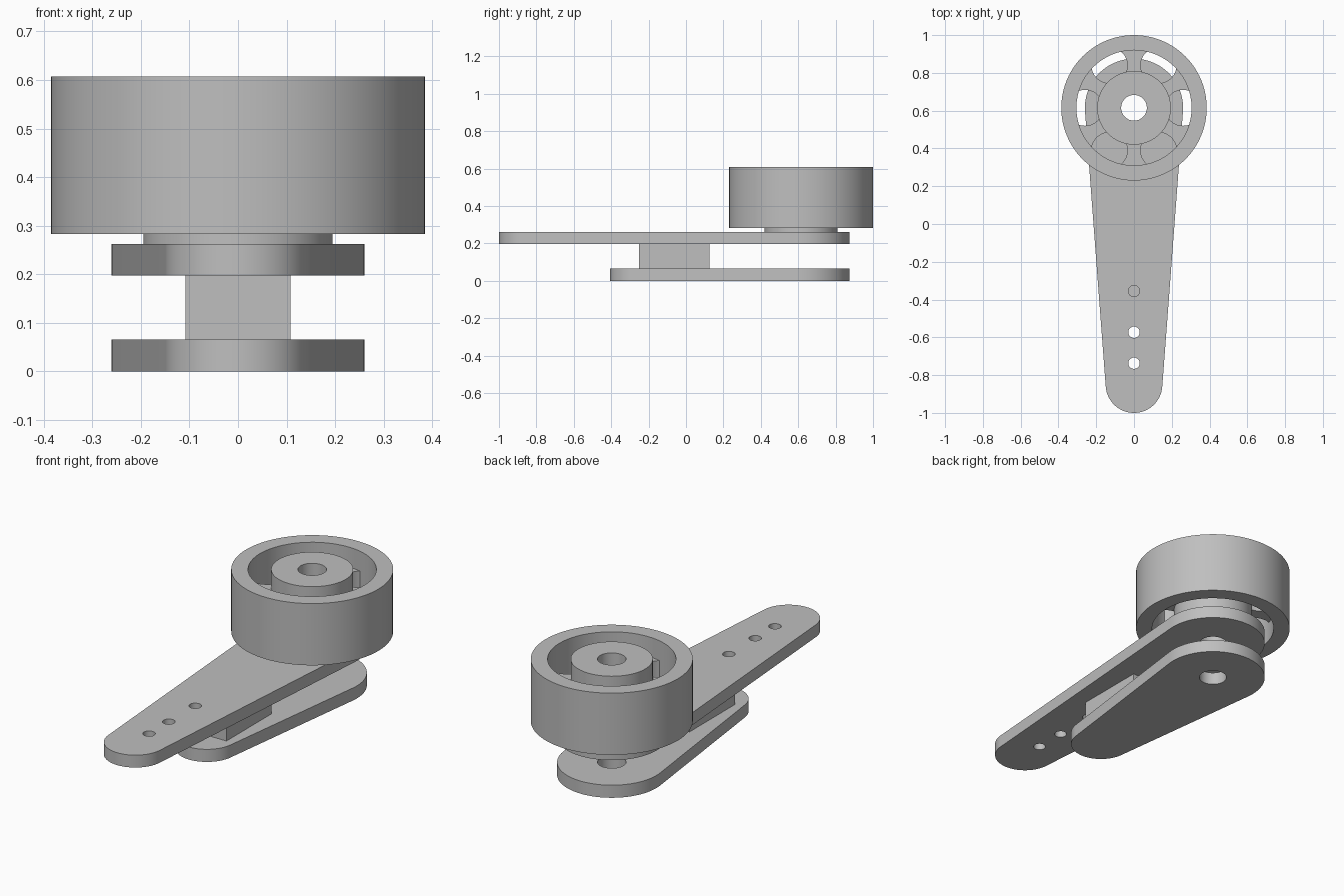
import bpy, bmesh, math

if "Cube" in bpy.data.objects:
    bpy.data.objects.remove(bpy.data.objects["Cube"])

AXIS_Y = 0.615      # common axis of the pulley and both arms
BORE = 0.068        # bore radius
SEG = 96

grey = bpy.data.materials.new("plain grey")
grey.diffuse_color = (0.52, 0.52, 0.52, 1)
grey.use_nodes = True
grey.node_tree.nodes["Principled BSDF"].inputs["Base Color"].default_value = grey.diffuse_color


def prism(name, outline, z0, z1):
    """Extrude a closed counter-clockwise outline from z0 to z1."""
    bm = bmesh.new()
    face = bm.faces.new([bm.verts.new((x, y, z0)) for x, y in outline])
    top = bmesh.ops.extrude_face_region(bm, geom=[face])["geom"]
    bmesh.ops.translate(bm, vec=(0, 0, z1 - z0),
                        verts=[v for v in top if isinstance(v, bmesh.types.BMVert)])
    bmesh.ops.recalc_face_normals(bm, faces=bm.faces)
    mesh = bpy.data.meshes.new(name)
    bm.to_mesh(mesh)
    bm.free()
    obj = bpy.data.objects.new(name, mesh)
    bpy.context.collection.objects.link(obj)
    mesh.materials.append(grey)
    return obj


def arc(x, y, r, a0, a1, n):
    return [(x + r * math.cos(a0 + (a1 - a0) * i / n),
             y + r * math.sin(a0 + (a1 - a0) * i / n)) for i in range(n + 1)]


def circle(x, y, r, n=SEG):
    return arc(x, y, r, 0, math.tau, n)[:-1]


def cut(obj, holes):
    """Cut round through-holes (x, y, radius) out of a part."""
    for x, y, r in holes:
        cutter = prism("cutter", circle(x, y, r, 64), -0.5, 1.5)
        mod = obj.modifiers.new("hole", "BOOLEAN")
        mod.operation, mod.solver, mod.object = "DIFFERENCE", "EXACT", cutter
        bpy.context.view_layer.update()
        mesh = bpy.data.meshes.new_from_object(
            obj.evaluated_get(bpy.context.evaluated_depsgraph_get()))
        obj.modifiers.clear()
        obj.data = mesh
        bpy.data.objects.remove(cutter)
    return obj


def ring(name, r_out, r_in, z0, z1):
    return cut(prism(name, circle(0, AXIS_Y, r_out), z0, z1), [(0, AXIS_Y, r_in)])


def arm(name, y_small, z0, z1, holes):
    """Tapered arm: straight sides tangent to a large and a small round end."""
    big, small = 0.26, 0.15
    t = -math.asin((big - small) / (AXIS_Y - y_small))
    outline = (arc(0, AXIS_Y, big, t, math.pi - t, 48)
               + arc(0, y_small, small, math.pi - t, math.tau + t, 40))
    return cut(prism(name, outline, z0, z1), [(0, AXIS_Y, BORE)] + holes)


# Arms and the spacer block between them
parts = [
    arm("upper_arm", -0.85, 0.197, 0.262, [(0, y, 0.03) for y in (-0.355, -0.573, -0.737)]),
    arm("lower_arm", -0.257, 0, 0.066, []),
    prism("spacer_block", [(-0.108, -0.25), (0.108, -0.25), (0.108, 0.125), (-0.108, 0.125)],
          0.066, 0.197),
]

# Pulley: rim, hub and a web pierced by six round windows
parts.append(ring("pulley_rim", 0.385, 0.305, 0.283, 0.607))
parts.append(ring("pulley_hub", 0.195, BORE, 0.262, 0.607))
web = ring("pulley_web", 0.307, 0.19, 0.387, 0.503)
cut(web, [(0.26 * math.cos(k * math.pi / 3), AXIS_Y + 0.26 * math.sin(k * math.pi / 3), 0.095)
          for k in range(6)])
parts.append(web)

# Smooth round walls, keep edges sharp
for obj in parts:
    bpy.ops.object.select_all(action="DESELECT")
    obj.select_set(True)
    bpy.context.view_layer.objects.active = obj
    bpy.ops.object.shade_smooth_by_angle(angle=math.radians(30))
